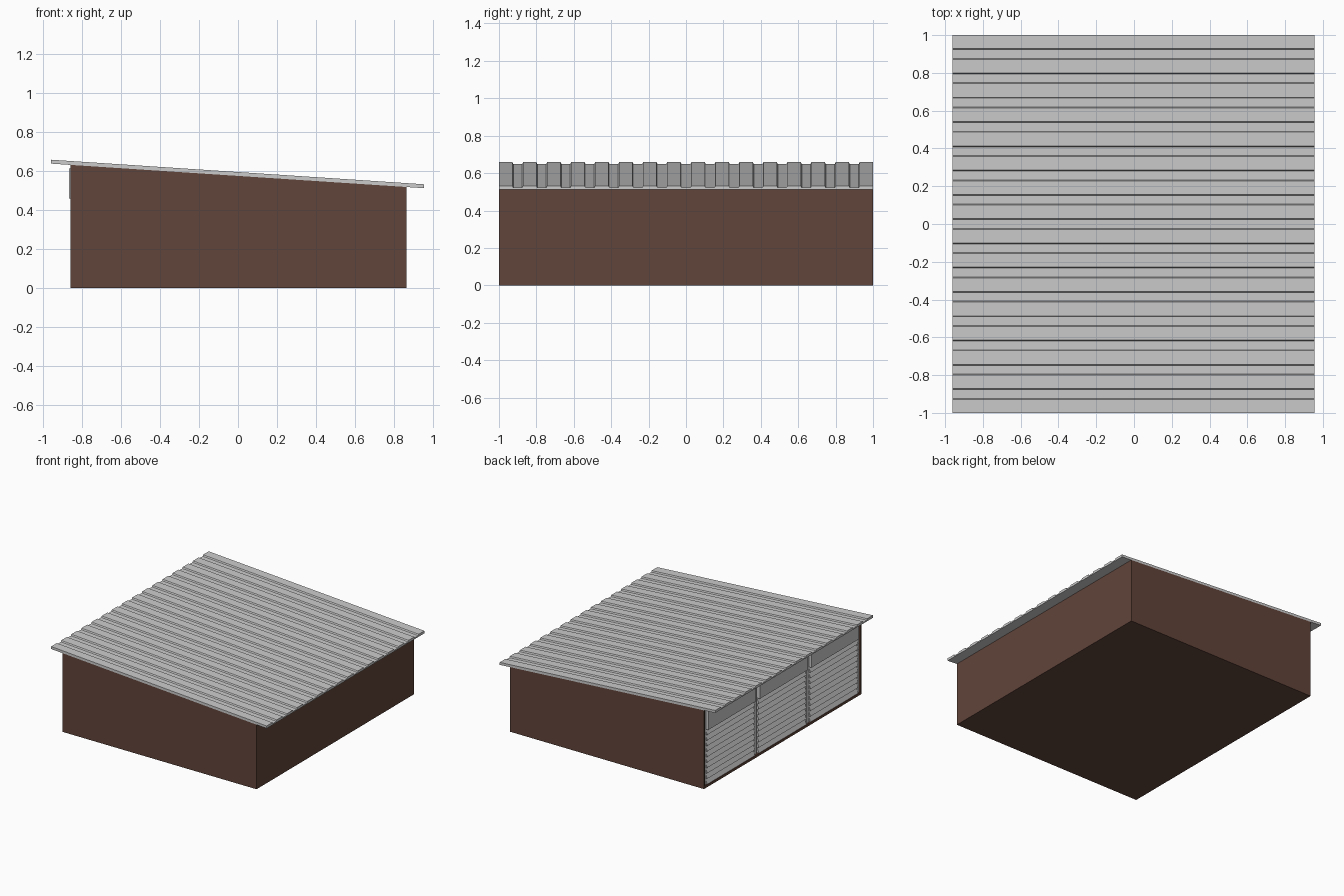
import bpy
import bmesh

if "Cube" in bpy.data.objects:
    bpy.data.objects.remove(bpy.data.objects["Cube"])

brown = bpy.data.materials.new("brown_wall")
brown.diffuse_color = (0.12, 0.058, 0.042, 1)
brown.use_nodes = True
brown.node_tree.nodes["Principled BSDF"].inputs["Base Color"].default_value = brown.diffuse_color


def prism(name, outline, start, end, mat=None):
    """Extrude an (x, z) outline along y."""
    bm = bmesh.new()
    face = bm.faces.new([bm.verts.new((x, start, z)) for x, z in outline])
    ext = bmesh.ops.extrude_face_region(bm, geom=[face])
    moved = [v for v in ext["geom"] if isinstance(v, bmesh.types.BMVert)]
    bmesh.ops.translate(bm, verts=moved, vec=(0, end - start, 0))
    return finish(name, bm, mat)


def finish(name, bm, mat=None):
    bmesh.ops.recalc_face_normals(bm, faces=bm.faces)
    mesh = bpy.data.meshes.new(name)
    bm.to_mesh(mesh)
    bm.free()
    obj = bpy.data.objects.new(name, mesh)
    bpy.context.collection.objects.link(obj)
    if mat:
        mesh.materials.append(mat)
    return obj


def box(name, x0, x1, y0, y1, z0, z1, mat=None):
    return prism(name, [(x0, z0), (x1, z0), (x1, z1), (x0, z1)], y0, y1, mat)


def crest(x):
    return 0.595 - 0.0658 * x


def under(x):
    return crest(x) - 0.02


LEFT, RIGHT, RECESS = -0.86, 0.865, -0.83

# Brown shell: side walls, back wall, floor
for name, y0, y1 in (("front_wall", -1, -0.985), ("rear_wall", 0.985, 1)):
    prism(name, [(LEFT, 0), (RIGHT, 0), (RIGHT, under(RIGHT)), (LEFT, under(LEFT))],
          y0, y1, brown)
prism("low_wall", [(0.85, 0), (RIGHT, 0), (RIGHT, under(RIGHT)), (0.85, under(0.85))],
      -0.985, 0.985, brown)
box("floor", LEFT, 0.85, -0.985, 0.985, 0, 0.02, brown)

# Grey wall behind the doors
prism("door_backing", [(RECESS, 0.02), (-0.81, 0.02), (-0.81, under(-0.81)),
                       (RECESS, under(RECESS))], -0.985, 0.985)

# Posts between and beside the bays
for y in (-0.97, -0.333, 0.333, 0.97):
    prism("door_post", [(-0.848, 0.02), (RECESS, 0.02), (RECESS, under(RECESS)),
                        (-0.848, under(-0.848))], y - 0.015, y + 0.015)

# Three roller doors with stepped slats and a shutter box above
SLATS, BOTTOM, TOP = 10, 0.02, 0.46
step = (TOP - BOTTOM) / SLATS
for y in (-0.655, 0, 0.655):
    outline = [(RECESS, TOP), (RECESS, BOTTOM)]
    for i in range(SLATS):
        z = BOTTOM + i * step
        outline += [(-0.86, z + 0.003), (-0.842, z + step - 0.003)]
    prism("roller_door", outline, y - 0.302, y + 0.302)
    box("shutter_box", -0.868, RECESS, y - 0.302, y + 0.302, TOP, 0.612)

# Sloped roof sheet with trapezoid ribs
ROOF_L, ROOF_R, RIBS = -0.96, 0.955, 16
rib, slope = 0.072, 0.005
pitch = (2 - rib) / (RIBS - 1)
section = [(-1, -0.02)]
for i in range(RIBS):
    y = -1 + i * pitch
    if i:
        section.append((y - slope, -0.01))
    section += [(y, 0), (y + rib, 0)]
    if i < RIBS - 1:
        section.append((y + rib + slope, -0.01))
section.append((1, -0.02))
bm = bmesh.new()
face = bm.faces.new([bm.verts.new((ROOF_L, y, crest(ROOF_L) + dz)) for y, dz in section])
ext = bmesh.ops.extrude_face_region(bm, geom=[face])
bmesh.ops.translate(bm, verts=[v for v in ext["geom"] if isinstance(v, bmesh.types.BMVert)],
                    vec=(ROOF_R - ROOF_L, 0, crest(ROOF_R) - crest(ROOF_L)))
finish("corrugated_roof", bm)
